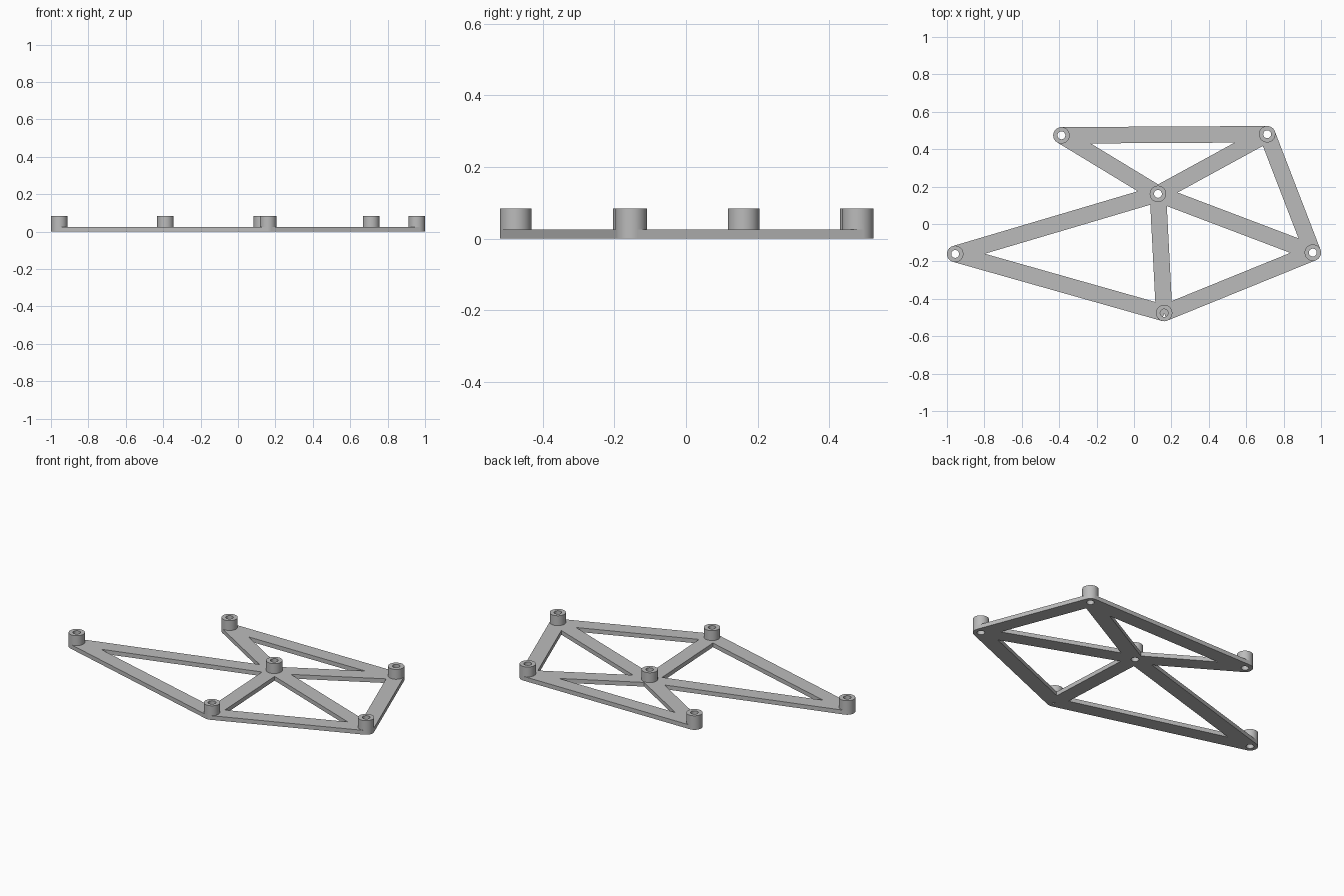
import bpy
from mathutils import Vector, Matrix

cube = bpy.data.objects.get("Cube")
if cube:
    bpy.data.objects.remove(cube, do_unlink=True)

RADIUS, HOLE = 0.044, 0.021
PLATE, BOSS = 0.025, 0.084

# Hub positions seen from above
HUBS = {
    "back_right": (-0.388, 0.474), "back_left": (0.712, 0.480),
    "centre": (0.128, 0.161), "right": (-0.956, -0.160),
    "left": (0.956, -0.153), "front": (0.161, -0.476),
}
# Hubs joined by a flat bar
BARS = [
    ("back_right", "back_left"), ("back_right", "centre"), ("back_left", "centre"),
    ("back_left", "left"), ("centre", "left"), ("centre", "right"),
    ("centre", "front"), ("right", "front"), ("front", "left"),
]

grey = bpy.data.materials.new("light grey")
grey.use_nodes = True
COLOUR = (0.5, 0.5, 0.5, 1)
grey.diffuse_color = COLOUR
grey.node_tree.nodes["Principled BSDF"].inputs["Base Color"].default_value = COLOUR


def cylinder(name, xy, radius, bottom, top):
    bpy.ops.mesh.primitive_cylinder_add(
        vertices=48, radius=radius, depth=top - bottom,
        location=(*xy, (bottom + top) / 2))
    ob = bpy.context.object
    ob.name = name
    ob.data.materials.append(grey)
    return ob


def bar(name, start, end):
    a, b = Vector(start), Vector(end)
    d = b - a
    bpy.ops.mesh.primitive_cube_add(size=1)
    ob = bpy.context.object
    ob.name = name
    turn = Matrix.Rotation(Vector((1, 0)).angle_signed(d) * -1, 4, "Z")
    size = Matrix.Diagonal((d.length, 2 * RADIUS, PLATE, 1))
    ob.data.transform(turn @ size)
    ob.location = (*((a + b) / 2), PLATE / 2)
    ob.data.materials.append(grey)
    return ob


def boolean(target, other, operation):
    mod = target.modifiers.new(operation.lower(), "BOOLEAN")
    mod.operation, mod.solver, mod.object = operation, "EXACT", other
    bpy.context.view_layer.objects.active = target
    bpy.ops.object.modifier_apply(modifier=mod.name)
    bpy.data.objects.remove(other, do_unlink=True)


# Flat bars and raised bosses fused into one frame
parts = [bar(f"bar_{a}_{b}", HUBS[a], HUBS[b]) for a, b in BARS]
parts += [cylinder(f"boss_{n}", xy, RADIUS, 0, BOSS) for n, xy in HUBS.items()]
frame = parts[0]
for part in parts[1:]:
    boolean(frame, part, "UNION")

# Screw holes through every boss
for name, xy in HUBS.items():
    boolean(frame, cylinder(f"hole_{name}", xy, HOLE, -0.05, BOSS + 0.05), "DIFFERENCE")

frame.name = "truss_frame"
bpy.ops.object.select_all(action="DESELECT")
frame.select_set(True)
bpy.context.view_layer.objects.active = frame
bpy.ops.object.shade_smooth_by_angle()
